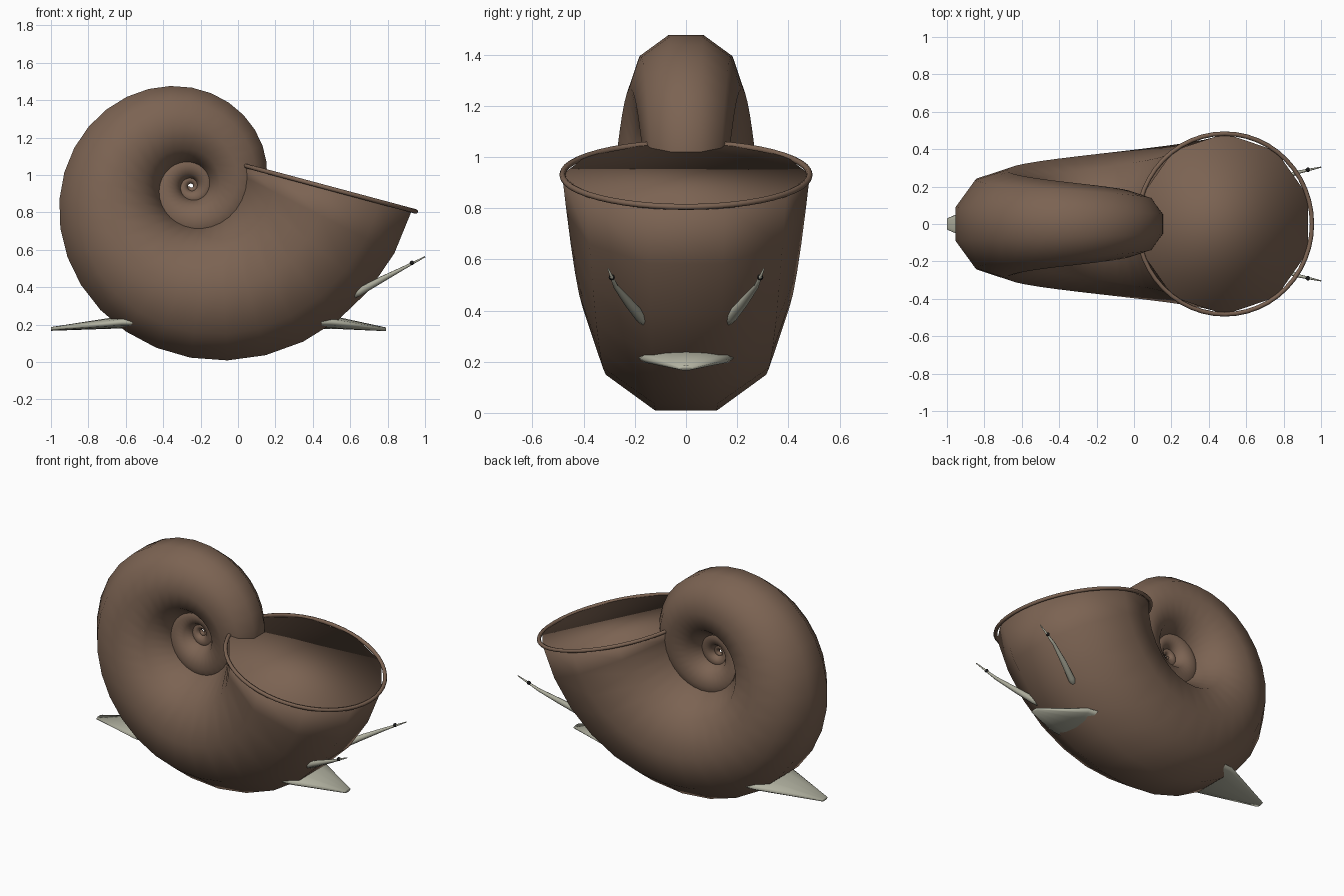
import bpy, bmesh
from math import cos, sin, pi, exp, radians
from mathutils import Vector

if "Cube" in bpy.data.objects:
    bpy.data.objects.remove(bpy.data.objects["Cube"])


def material(name, rgb):
    m = bpy.data.materials.new(name)
    m.diffuse_color = (*rgb, 1)
    m.use_nodes = True
    m.node_tree.nodes["Principled BSDF"].inputs["Base Color"].default_value = m.diffuse_color
    return m


SHELL = material("shell_brown", (0.20, 0.125, 0.085))
SKIN = material("skin_grey_green", (0.45, 0.45, 0.36))
BLACK = material("eye_black", (0.01, 0.01, 0.01))


def loft(name, rings, mat, closed=False):
    """Skin a list of point rings; cap the ends unless closed."""
    bm = bmesh.new()
    vs = [[bm.verts.new(p) for p in ring] for ring in rings]
    n = len(vs[0])
    pairs = list(zip(vs, vs[1:])) + ([(vs[-1], vs[0])] if closed else [])
    for a, b in pairs:
        for i in range(n):
            j = (i + 1) % n
            bm.faces.new((a[i], a[j], b[j], b[i]))
    if not closed:
        bm.faces.new(vs[0])
        bm.faces.new(vs[-1])
    bmesh.ops.recalc_face_normals(bm, faces=bm.faces)
    for f in bm.faces:
        f.smooth = True
    me = bpy.data.meshes.new(name)
    bm.to_mesh(me)
    bm.free()
    me.materials.append(mat)
    ob = bpy.data.objects.new(name, me)
    bpy.context.collection.objects.link(ob)
    return ob


def ellipse(c, u, v, n, phase=0.0):
    return [c + u * cos(2 * pi * i / n + phase) + v * sin(2 * pi * i / n + phase)
            for i in range(n)]


Y = Vector((0, 1, 0))

# Shell: ten-sided tube along a logarithmic spiral, mouth closed by a flat cap
CENTRE = Vector((-0.25, 0, 0.94))
GROWTH, R0, TUBE, TILT, START = 0.176, 0.735, 0.484, radians(14.2), radians(-0.8)


def spiral(t):
    """Centre, outward direction and scale at angle t behind the mouth."""
    k, a = exp(-GROWTH * t), START - t
    return (CENTRE + Vector((cos(a), 0, sin(a))) * R0 * k,
            Vector((cos(a - TILT), 0, sin(a - TILT))), k)


rings = []
for i in range(106):
    c, u, k = spiral(radians(12 * i))
    rings.append(ellipse(c, u * TUBE * k, Y * TUBE * k, 10, pi / 10))
loft("shell", rings, SHELL)

# Lip: thin round rim at the mouth
c, u, k = spiral(0)
axis = u.cross(Y)
lip = []
for i in range(48):
    a = 2 * pi * i / 48
    d = u * cos(a) + Y * sin(a)
    lip.append(ellipse(c + d * 0.483, d * 0.012, axis * 0.012, 8))
loft("shell_lip", lip, SHELL, closed=True)

# Foot: flat body through the shell, showing at the head and tail ends
foot = [(-1.0, 0.03, 0.177, 0.010), (-0.62, 0.19, 0.213, 0.033),
        (-0.2, 0.21, 0.22, 0.045), (0.25, 0.21, 0.22, 0.045),
        (0.50, 0.18, 0.213, 0.035), (0.79, 0.03, 0.175, 0.010)]
loft("foot", [ellipse(Vector((x, 0, z)), Y * w, Vector((0, 0, h)), 12)
              for x, w, z, h in foot], SKIN)

# Eye stalks with small dark eyes
path = [(0.58, 0.14, 0.34, 0.018), (0.65, 0.178, 0.376, 0.022),
        (0.75, 0.225, 0.432, 0.018), (0.87, 0.275, 0.495, 0.010),
        (1.0, 0.304, 0.563, 0.003)]
for side, s in (("left", 1), ("right", -1)):
    pts = [Vector((x, s * y, z)) for x, y, z, r in path]
    stalk = []
    for i, p in enumerate(pts):
        d = (pts[min(i + 1, 4)] - pts[max(i - 1, 0)]).normalized()
        a = d.cross(Vector((0, 0, 1))).normalized()
        r = path[i][3]
        stalk.append(ellipse(p, a * r, d.cross(a) * r, 8))
    loft("eye_stalk_" + side, stalk, SKIN)
    bpy.ops.mesh.primitive_uv_sphere_add(segments=12, ring_count=8, radius=0.012,
                                         location=(0.93, s * 0.29, 0.53))
    eye = bpy.context.object
    eye.name = "eye_" + side
    eye.data.materials.append(BLACK)
    bpy.ops.object.shade_smooth()
